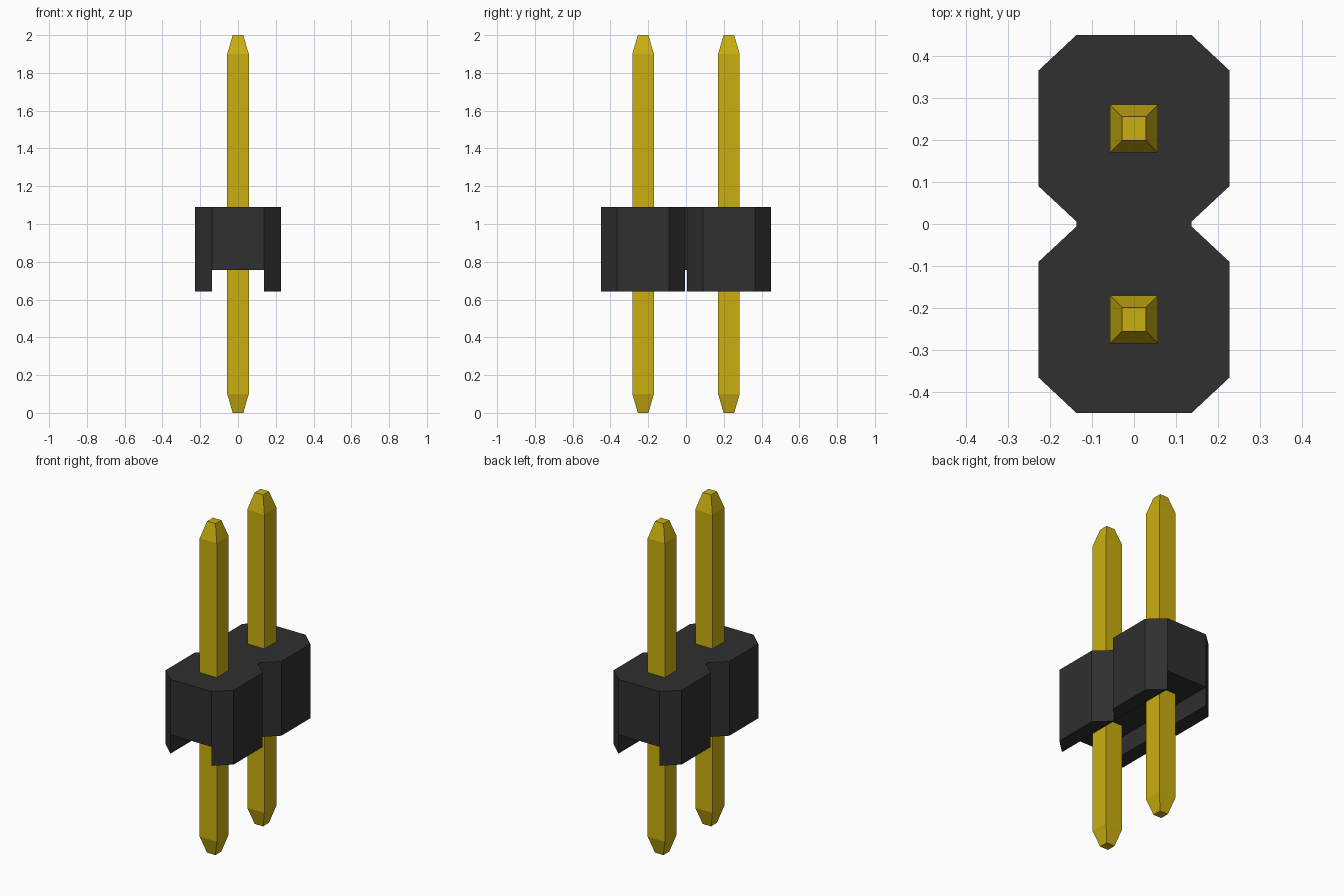
import bpy
import bmesh

cube = bpy.data.objects.get("Cube")
if cube:
    bpy.data.objects.remove(cube, do_unlink=True)


def make_material(name, color):
    mat = bpy.data.materials.new(name)
    mat.use_nodes = True
    mat.diffuse_color = color
    mat.node_tree.nodes["Principled BSDF"].inputs["Base Color"].default_value = color
    return mat


def add_object(name, bm, mat):
    bmesh.ops.recalc_face_normals(bm, faces=bm.faces[:])
    mesh = bpy.data.meshes.new(name)
    bm.to_mesh(mesh)
    bm.free()
    mesh.materials.append(mat)
    obj = bpy.data.objects.new(name, mesh)
    bpy.context.collection.objects.link(obj)
    return obj


def extrude_down(bm, faces, z):
    """Extrude faces to height z and return the new end faces."""
    new = bmesh.ops.extrude_face_region(bm, geom=faces, use_keep_orig=True)["geom"]
    for v in new:
        if isinstance(v, bmesh.types.BMVert):
            v.co.z = z
    return [f for f in new if isinstance(f, bmesh.types.BMFace)]


black = make_material("black plastic", (0.029, 0.029, 0.029, 1))
gold = make_material("gold metal", (0.60, 0.43, 0.005, 1))

# Housing dimensions
TOP, CHANNEL, BOTTOM = 1.09, 0.757, 0.642
INNER, OUTER = 0.137, 0.227
WAIST, END = 0.006, 0.449
PITCH = 0.227

# Housing: a waisted slab, with its four side bays extended down as feet
bm = bmesh.new()
bays = [[(sx * INNER, sy * WAIST), (sx * OUTER, sy * 0.09),
         (sx * OUTER, sy * 0.365), (sx * INNER, sy * END)]
        for sx in (1, -1) for sy in (1, -1)]
core = [(INNER, -END), (INNER, -WAIST), (INNER, WAIST), (INNER, END),
        (-INNER, END), (-INNER, WAIST), (-INNER, -WAIST), (-INNER, -END)]
corners = {}
for outline in bays + [core]:
    for p in outline:
        if p not in corners:
            corners[p] = bm.verts.new((*p, TOP))
    bm.faces.new([corners[p] for p in outline])
bmesh.ops.recalc_face_normals(bm, faces=bm.faces[:])
lower = extrude_down(bm, bm.faces[:], CHANNEL)
feet = [f for f in lower if abs(f.calc_center_median().x) > INNER]
# The bay undersides move down, leaving the channel between them
result = bmesh.ops.extrude_face_region(bm, geom=feet)["geom"]
for v in result:
    if isinstance(v, bmesh.types.BMVert):
        v.co.z = BOTTOM
bmesh.ops.delete(bm, geom=[f for f in feet if f.is_valid], context='FACES_ONLY')
bmesh.ops.dissolve_limit(bm, angle_limit=0.01, verts=bm.verts[:], edges=bm.edges[:])
add_object("housing", bm, black)

# Pins: square rods with tapered tips at both ends
SECTIONS = [(0.0, 0.028), (0.1, 0.057), (1.9, 0.057), (2.0, 0.028)]
for name, y in (("front_pin", -PITCH), ("back_pin", PITCH)):
    bm = bmesh.new()
    rings = [[bm.verts.new((sx * r, y + sy * r, z))
              for sx, sy in ((1, 1), (-1, 1), (-1, -1), (1, -1))]
             for z, r in SECTIONS]
    for a, b in zip(rings, rings[1:]):
        for i in range(4):
            j = (i + 1) % 4
            bm.faces.new((a[i], a[j], b[j], b[i]))
    bm.faces.new(rings[0])
    bm.faces.new(rings[-1])
    add_object(name, bm, gold)
